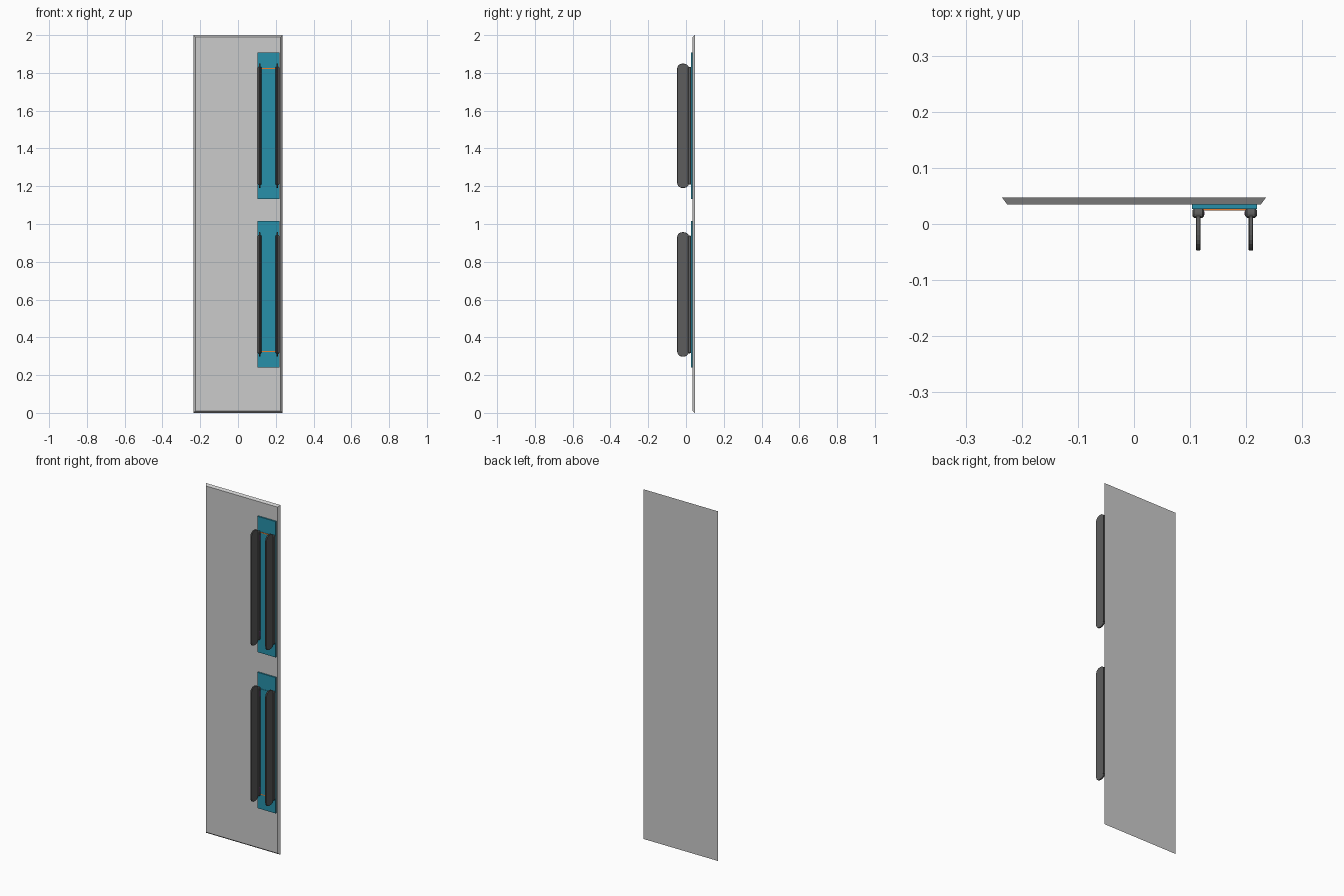
import bpy, bmesh, math
from mathutils import Vector

if "Cube" in bpy.data.objects:
    bpy.data.objects.remove(bpy.data.objects["Cube"])


def material(name, rgb):
    m = bpy.data.materials.new(name)
    m.diffuse_color = (*rgb, 1)
    m.use_nodes = True
    m.node_tree.nodes["Principled BSDF"].inputs["Base Color"].default_value = m.diffuse_color
    return m


TEAL = material("teal", (0.02, 0.28, 0.40))
DARK = material("dark_grey", (0.11, 0.11, 0.11))
ORANGE = material("orange", (0.8, 0.2, 0.03))
PURPLE = material("purple", (0.35, 0.08, 0.4))


def finish(name, bm, mat=None):
    bmesh.ops.recalc_face_normals(bm, faces=bm.faces)
    me = bpy.data.meshes.new(name)
    bm.to_mesh(me)
    bm.free()
    ob = bpy.data.objects.new(name, me)
    bpy.context.collection.objects.link(ob)
    if mat:
        me.materials.append(mat)
    return ob


def box(name, x, y, z, mat):
    bm = bmesh.new()
    bmesh.ops.create_cube(bm, size=1)
    for v in bm.verts:
        v.co = Vector([(a + b) / 2 + c * (b - a) for (a, b), c in zip((x, y, z), v.co)])
    return finish(name, bm, mat)


def rounded_slab(name, x, y, z, radius, mat, steps=5, chamfer=0.0, seams=0):
    """Rounded rectangle in the y-z plane, extruded along x."""
    bm = bmesh.new()
    corners = [(y[1] - radius, z[1] - radius), (y[0] + radius, z[1] - radius),
               (y[0] + radius, z[0] + radius), (y[1] - radius, z[0] + radius)]
    pts = []
    for q, (cy, cz) in enumerate(corners):
        for i in range(steps + 1):
            a = math.pi / 2 * (q + i / steps)
            pts.append((cy + radius * math.cos(a), cz + radius * math.sin(a)))
    face = bm.faces.new([bm.verts.new((x[0], *p)) for p in pts])
    ext = bmesh.ops.extrude_face_region(bm, geom=[face])
    for v in ext["geom"]:
        if isinstance(v, bmesh.types.BMVert):
            v.co.x = x[1]
    # chamfer the rim on both sides
    if chamfer:
        rim = [e for e in bm.edges if abs(e.verts[0].co.x - e.verts[1].co.x) < 1e-6]
        bmesh.ops.bevel(bm, geom=rim, offset=chamfer, segments=1, affect='EDGES')
    # seam lines across the slab
    for i in range(1, seams + 1):
        h = z[0] + (z[1] - z[0]) * i / (seams + 1)
        bmesh.ops.bisect_plane(bm, geom=bm.verts[:] + bm.edges[:] + bm.faces[:],
                               plane_co=(0, 0, h), plane_no=(0, 0, 1))
    return finish(name, bm, mat)


# back panel with its front edges cut at a slant
bm = bmesh.new()
bmesh.ops.create_cube(bm, size=2)
for v in bm.verts:
    front = v.co.y < 0
    v.co = Vector((v.co.x * (0.226 if front else 0.235),
                   0.035 if front else 0.047,
                   1 + v.co.z * (0.99 if front else 1.0)))
finish("back_panel", bm)

# two handle units, mirrored vertically
for unit, zc, s in (("upper", 1.52, 1), ("lower", 0.6275, -1)):
    box(unit + "_mount_plate", (0.103, 0.219), (0.027, 0.0352), (zc - 0.3885, zc + 0.3885), TEAL)
    box(unit + "_raised_plate", (0.118, 0.205), (0.0245, 0.0275), (zc - 0.30, zc + 0.30), TEAL)
    ends = sorted((zc + s * 0.2995, zc + s * 0.305))
    box(unit + "_trim_strip", (0.118, 0.205), (0.0245, 0.0275), ends, ORANGE)
    for side, xc, d in (("left", 0.1145, 1), ("right", 0.2085, -1)):
        name = f"{unit}_{side}_"
        # base rail and the tall rounded fin standing on it
        rounded_slab(name + "rail", (xc - 0.0103, xc + 0.0103), (0.011, 0.0275),
                     (zc - 0.312, zc + 0.312), 0.007, DARK, steps=3, chamfer=0.003)
        rounded_slab(name + "fin", (xc - 0.004, xc + 0.004), (-0.047, 0.016),
                     (zc - 0.329, zc + 0.329), 0.027, DARK, steps=5, chamfer=0.001, seams=4)
        # small inserts on the inner side of the rail
        for e, k in (("top", 1), ("bottom", -1)):
            xs = sorted((xc + d * 0.009, xc + d * 0.0112))
            box(name + e + "_insert", xs, (0.016, 0.022),
                (zc + k * 0.275 - 0.015, zc + k * 0.275 + 0.015), PURPLE)
